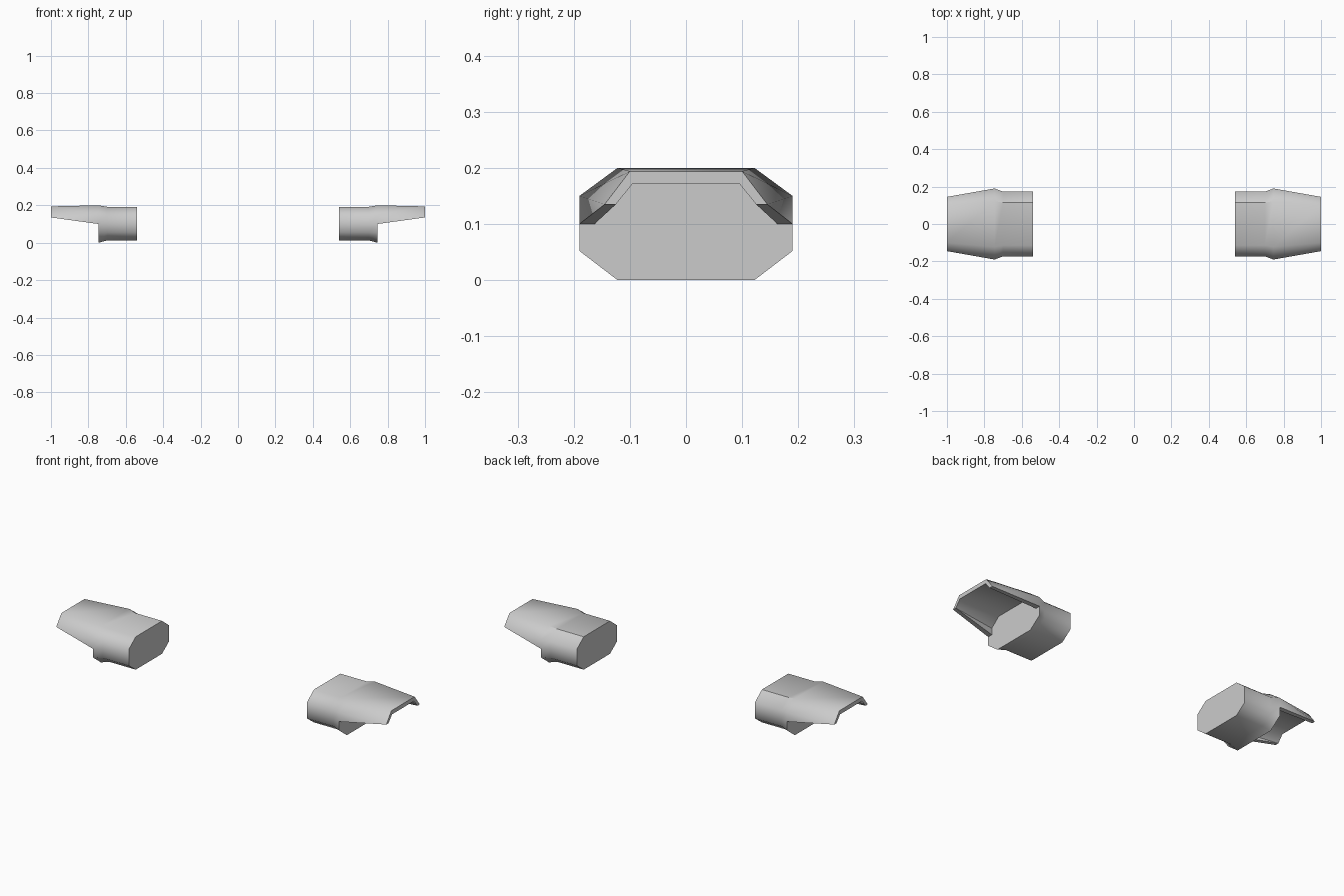
import bpy, bmesh, math

if "Cube" in bpy.data.objects:
    bpy.data.objects.remove(bpy.data.objects["Cube"])

grey = bpy.data.materials.new("light_grey")
grey.diffuse_color = (0.6, 0.6, 0.6, 1)
grey.use_nodes = True
grey.node_tree.nodes["Principled BSDF"].inputs["Base Color"].default_value = grey.diffuse_color


def ring(w, wt, z0, z1, z2, z3):
    """Ten-point octagon: upper six points first (with side midpoints), then lower four."""
    return [(-w, 0.1), (-w, z2), (-wt, z3), (wt, z3), (w, z2), (w, 0.1),
            (w, z1), (wt, z0), (-wt, z0), (-w, z1)]


def arch(w, zb, wm, zm, wt, zt):
    """Six-point arch for the hood."""
    return [(-w, zb), (-wm, zm), (-wt, zt), (wt, zt), (wm, zm), (w, zb)]


small = ring(0.173, 0.114, 0.012, 0.056, 0.146, 0.192)
large = ring(0.19, 0.122, 0.0, 0.052, 0.15, 0.2)
tip_out = arch(0.145, 0.135, 0.145, 0.135, 0.1, 0.194)
tip_in = arch(0.125, 0.135, 0.125, 0.135, 0.095, 0.172)
base_in = arch(0.163, 0.1, 0.163, 0.135, 0.112, 0.178)
XB, XT = 0.745, 1.0


def build(name, side):
    bm = bmesh.new()

    def verts(x, pts):
        return [bm.verts.new((side * x, y, z)) for y, z in pts]

    def face(vs):
        u = []
        for v in vs:
            if all((v.co - o.co).length > 1e-6 for o in u):
                u.append(v)
        if len(u) > 2:
            f = bm.faces.new(u if side > 0 else u[::-1])
            f.smooth = True

    def bridge(a, b, closed=False):
        n = len(a)
        for i in range(n if closed else n - 1):
            j = (i + 1) % n
            face([a[i], a[j], b[j], b[i]])

    # flared octagonal body
    r0, r1, r2 = verts(0.54, small), verts(0.70, small), verts(XB, large)
    bridge(r0, r1, True)
    bridge(r1, r2, True)
    face(verts(0.54, small)[::-1][::-1])
    face(verts(XB, large)[::-1])
    # hood outer skin, split so the side facet runs to the upper tip corner
    t = verts(XT, tip_out)
    face([r2[2], r2[3], t[3], t[2]])
    face([r2[1], r2[2], t[2]])
    face([r2[0], r2[1], t[0]])
    face([r2[1], t[2], t[0]])
    face([r2[3], r2[4], t[3]])
    face([r2[4], r2[5], t[5]])
    face([r2[4], t[5], t[3]])
    # hood inner skin
    bridge(verts(XT, tip_in), verts(XB, base_in))
    # tip rim and the two lower rims
    bridge(verts(XT, tip_out), verts(XT, tip_in))
    for k in (0, 5):
        q = (verts(XB, [large[k]]) + verts(XT, [tip_out[k]])
             + verts(XT, [tip_in[k]]) + verts(XB, [base_in[k]]))
        face(q if k == 0 else q[::-1])
    loose = [v for v in bm.verts if not v.link_faces]
    bmesh.ops.delete(bm, geom=loose, context='VERTS')
    # crease along the rear top edge of the body
    for a, b in ((r0, r1), (r1, r2)):
        e = bm.edges.get((a[3], b[3]))
        if e:
            e.smooth = False
    me = bpy.data.meshes.new(name)
    bm.to_mesh(me)
    bm.free()
    me.materials.append(grey)
    ob = bpy.data.objects.new(name, me)
    bpy.context.collection.objects.link(ob)


build("right_hooded_nozzle", 1)
build("left_hooded_nozzle", -1)
